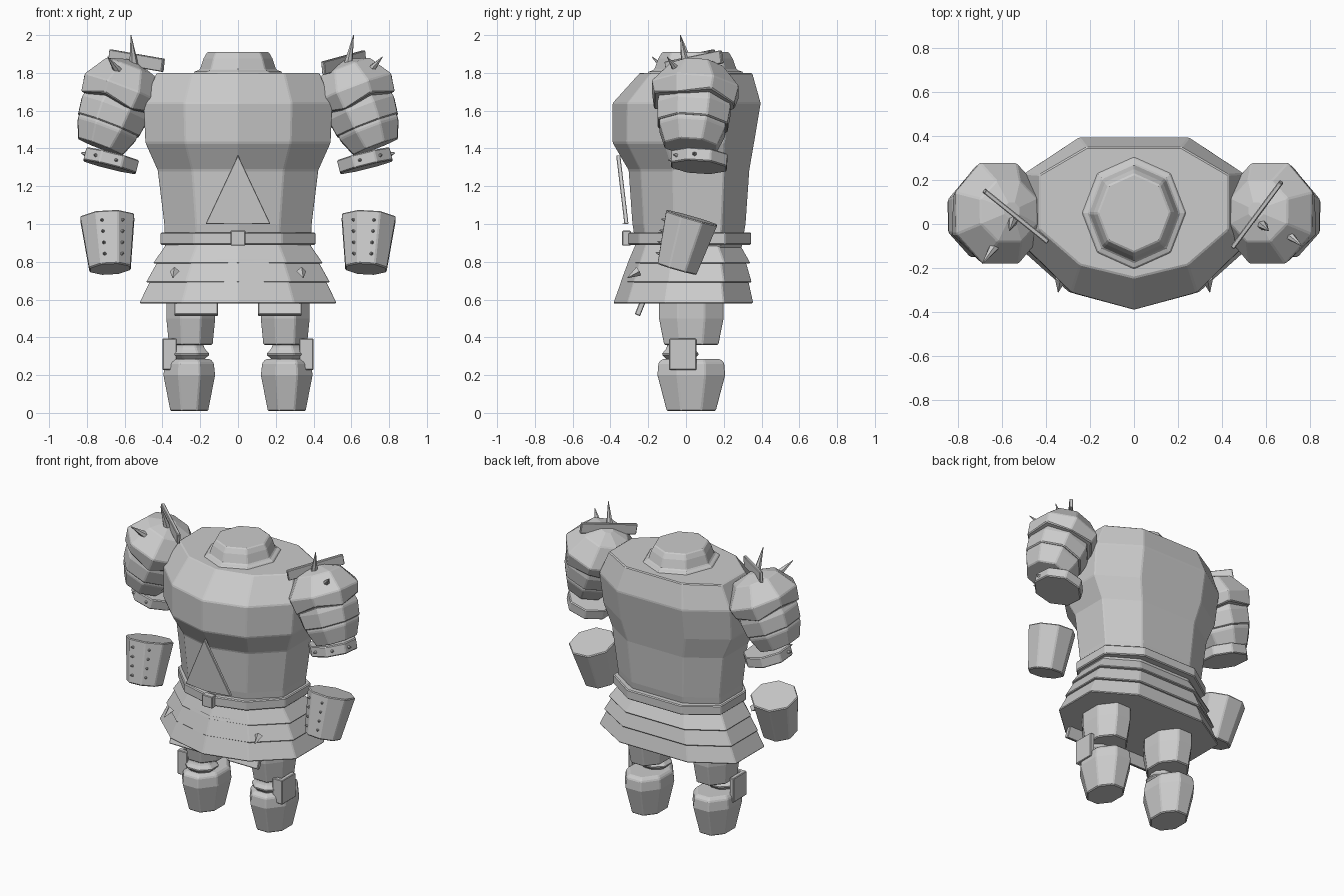
import bpy, bmesh, math
from mathutils import Matrix, Vector

cube = bpy.data.objects.get("Cube")
if cube:
    bpy.data.objects.remove(cube)

steel = bpy.data.materials.new("pale_steel")
steel.use_nodes = True
GREY = (0.6, 0.6, 0.6, 1)
steel.diffuse_color = GREY
steel.node_tree.nodes["Principled BSDF"].inputs["Base Color"].default_value = GREY

I = Matrix.Identity(4)


def finish(name, bm, mat=I, bevel=0.006):
    bm.transform(mat)
    bmesh.ops.recalc_face_normals(bm, faces=bm.faces)
    me = bpy.data.meshes.new(name)
    bm.to_mesh(me)
    bm.free()
    me.materials.append(steel)
    ob = bpy.data.objects.new(name, me)
    bpy.context.collection.objects.link(ob)
    if bevel:
        mod = ob.modifiers.new("bevel", 'BEVEL')
        mod.width = bevel
        mod.segments = 1
        mod.angle_limit = math.radians(20)
    return ob


def loft(name, rings, mat=I, bevel=0.006):
    """Skin a stack of equal-length point rings and cap both ends."""
    bm = bmesh.new()
    loops = [[bm.verts.new(p) for p in r] for r in rings]
    for a, b in zip(loops, loops[1:]):
        for i in range(len(a)):
            j = (i + 1) % len(a)
            bm.faces.new((a[i], a[j], b[j], b[i]))
    bm.faces.new(loops[0])
    bm.faces.new(loops[-1])
    return finish(name, bm, mat, bevel)


def circle(rx, ry, z, cy=0.0, n=8, turn=0.5, scallop=0.0):
    return [(rx * math.cos(math.tau * (i + turn) / n),
             cy + ry * math.sin(math.tau * (i + turn) / n),
             z + (scallop if i % 2 else 0)) for i in range(n)]


def box(name, size, mat):
    bm = bmesh.new()
    bmesh.ops.create_cube(bm, size=1)
    bm.transform(Matrix.Diagonal((*size, 1)))
    return finish(name, bm, mat, 0.004)


def spike(name, base, tip, r, mat=I, n=6):
    base, tip = Vector(base), Vector(tip)
    d = tip - base
    bm = bmesh.new()
    bmesh.ops.create_cone(bm, cap_ends=True, segments=n, radius1=r, radius2=0.002, depth=d.length)
    rot = d.to_track_quat('Z', 'Y').to_matrix().to_4x4()
    return finish(name, bm, mat @ Matrix.Translation((base + tip) / 2) @ rot, 0)


def place(x, y, z, rx=0, ry=0, rz=0):
    m = Matrix.Translation((x, y, z))
    for a, ax in ((rz, 'Z'), (ry, 'Y'), (rx, 'X')):
        m = m @ Matrix.Rotation(math.radians(a), 4, ax)
    return m


# Nine-sided body outline: ridge in front, flat back
HALF = [(0.57, 0.10), (1, 0.37), (1, 0.79), (0.5, 1)]
OUTLINE = [(0, 0)] + HALF + [(-x, t) for x, t in reversed(HALF)]


def body_ring(z, w, front, back):
    return [(x * w, front + t * (back - front), z) for x, t in OUTLINE]


def body_part(name, *rings):
    return loft(name, [body_ring(*r) for r in rings])


# Torso, belt and skirt
body_part("torso", (0.85, .385, -.26, .29), (1.0, .39, -.285, .315), (1.285, .425, -.305, .335),
          (1.43, .49, -.39, .36), (1.64, .5, -.39, .395), (1.8, .43, -.245, .35))
body_part("belt", (.89, .41, -.315, .345), (.955, .41, -.315, .345))
body_part("skirt_upper", (.9, .375, -.265, .28), (.79, .45, -.312, .342))
body_part("skirt_middle", (.82, .415, -.30, .31), (.69, .487, -.348, .348))
body_part("skirt_lower", (.72, .455, -.336, .325), (.58, .522, -.386, .356))

# Collar
loft("collar", [circle(rx, rx * 1.08, z, .05, turn=0) for rx, z in
                ((.245, 1.77), (.235, 1.805), (.205, 1.815), (.185, 1.875), (.165, 1.91))])

# Folded triangular belly plate and belt buckle
def plate_side(dy):
    return [(-.172, -.318 + dy, 1.0), (0, -.335 + dy, 1.0), (.172, -.318 + dy, 1.0), (0, -.362 + dy, 1.365)]

loft("belly_plate", [plate_side(-.008), plate_side(.014)], bevel=0.003)
box("buckle", (.078, .045, .08), place(0, -.315, .925))

for s, side in ((1, "left"), (-1, "right")):
    M = Matrix.Diagonal((s, 1, 1, 1))

    # Legs
    loft(side + "_thigh", [circle(rx, ry, z, .028) for rx, ry, z in
                           ((.125, .155, .36), (.14, .185, .5), (.14, .185, .66))], M @ place(.25, 0, 0))
    loft(side + "_boot", [circle(rx, ry, z, .028) for rx, ry, z in
                          ((.108, .14, .01), (.148, .194, .2), (.14, .188, .265), (.12, .165, .285))],
         M @ place(.258, 0, 0))
    loft(side + "_knee", [circle(rx, ry, z, -.03) for rx, ry, z in
                          ((.07, .07, .26), (.085, .08, .285), (.115, .108, .31), (.085, .08, .34), (.07, .07, .38))],
         M @ place(.255, 0, 0))
    box(side + "_knee_plate", (.03, .135, .165), M @ place(.385, -.012, .31))
    box(side + "_knee_strap", (.075, .03, .165), M @ place(.362, -.075, .31))
    box(side + "_thigh_plate", (.23, .03, .2), M @ place(.222, -.22, .61, rx=-22))
    spike(side + "_skirt_spike", (.335, -.25, .75), (.345, -.31, .715), .026, M, 4)

    # Upper arm: pad and two bands around a splayed axis
    A = M @ place(.61, .05, 1.72, rx=-4, ry=-21)
    pad = [circle(.04, .04, .15), circle(.15, .15, .115), circle(.232, .25, -.005)]
    loft(side + "_shoulder_pad", pad + [circle(.215, .23, -.07, scallop=-.035)], A)
    loft(side + "_arm_band_upper", [circle(.165, .19, 0), circle(.2, .21, -.12), circle(.185, .2, -.215)], A)
    loft(side + "_arm_band_lower", [circle(.175, .185, -.18), circle(.178, .19, -.235),
                                    circle(.135, .15, -.335)], A)

    # Bracelet with studs
    B = M @ place(.672, .07, 1.335, rx=-4, ry=-14)
    loft(side + "_bracelet", [circle(.155, .16, -.035), circle(.155, .16, .035)], B)
    for a in (-100, -55, -10):
        d = Vector((math.cos(math.radians(a)), math.sin(math.radians(a)), 0))
        spike(side + "_bracelet_stud", d * .14, d * .168, .014, B)

    # Forearm guard with two rows of rivets
    F = M @ place(.685, -.008, .9, rx=-16, ry=3)
    loft(side + "_forearm", [circle(.118, .115, -.145), circle(.155, .152, .14)], F)
    for a in (-125, -78):
        d = Vector((math.cos(math.radians(a)), math.sin(math.radians(a)), 0))
        for k in range(4):
            z = -.09 + .06 * k
            r = .124 + .12 * z
            spike(side + "_rivet", d * r + Vector((0, 0, z)), d * (r + .022) + Vector((0, 0, z)), .01, F)

# Shoulder spikes and upright fins, posed differently per side
spike("left_tall_spike", (.58, 0, 1.83), (.612, -.03, 2.0), .026)
spike("right_tall_spike", (-.55, .02, 1.83), (-.567, -.03, 2.0), .026)
spike("left_short_spike", (.68, -.03, 1.79), (.765, -.10, 1.885), .03)
spike("right_short_spike", (-.62, -.08, 1.79), (-.69, -.18, 1.885), .03)


def fin(name, a, b):
    a, b = Vector(a), Vector(b)
    d = b - a
    rot = d.to_track_quat('X', 'Z').to_matrix().to_4x4()
    box(name, (d.length, .022, .07), Matrix.Translation((a + b) / 2) @ rot)


fin("left_fin", (.45, -.105, 1.825), (.67, .19, 1.885))
fin("right_fin", (-.68, .15, 1.89), (-.395, -.08, 1.84))
